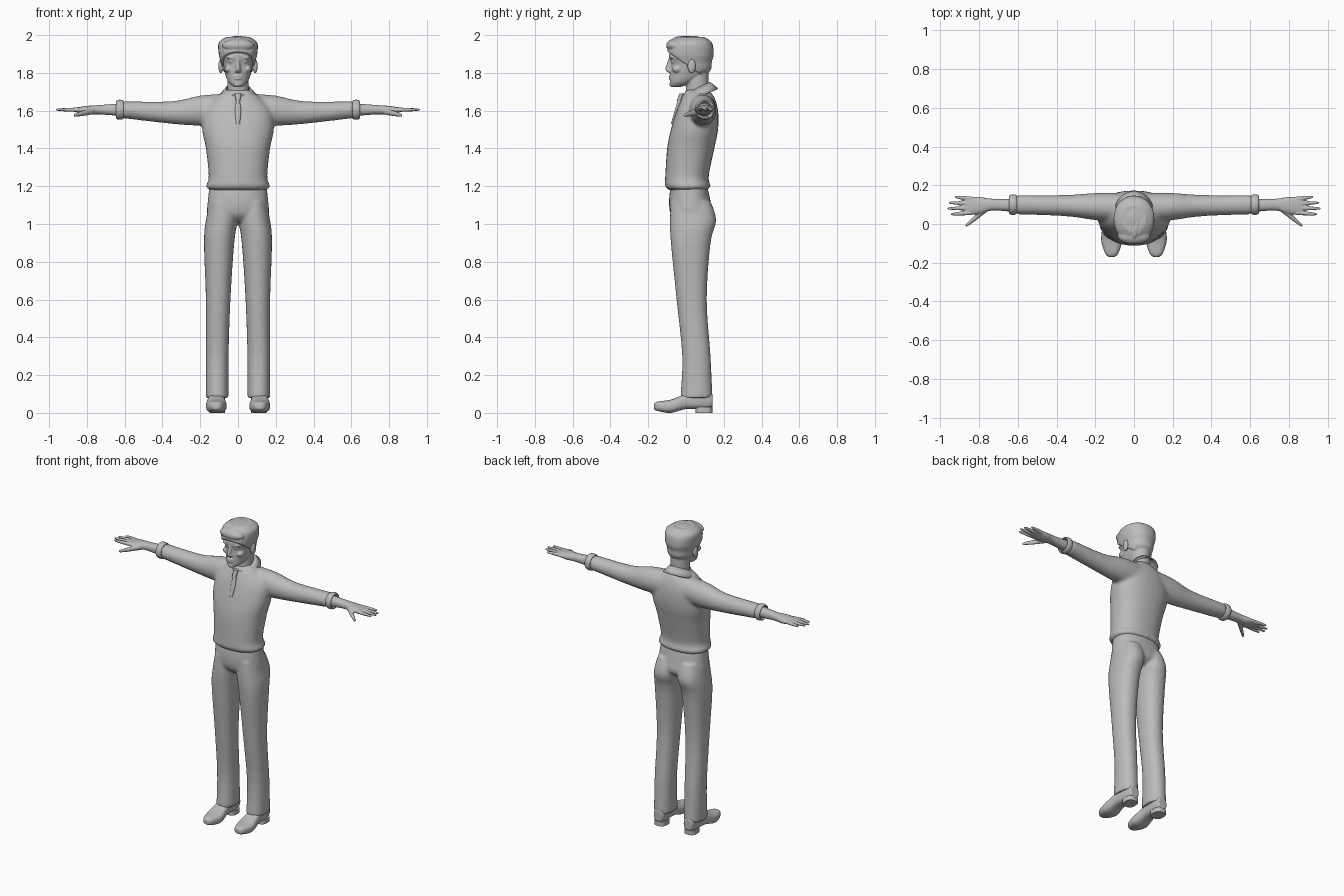
import bpy, bmesh
from math import sin, cos, pi
from mathutils import Matrix, Vector

cube = bpy.data.objects.get("Cube")
if cube:
    bpy.data.objects.remove(cube)

grey_colour = (.5, .5, .5, 1)
grey = bpy.data.materials.new("plain grey")
grey.use_nodes = True
grey.diffuse_color = grey_colour
grey.node_tree.nodes["Principled BSDF"].inputs["Base Color"].default_value = grey_colour


def spline(rows, steps=4):
    """Smooth curve through rows of equal length."""
    curve = []
    last = len(rows) - 1
    for i in range(last):
        before, start, end, after = rows[max(i - 1, 0)], rows[i], rows[i + 1], rows[min(i + 2, last)]
        for step in range(steps):
            t = step / steps
            ease = t * t * (3 - 2 * t)
            leave, arrive = t * (1 - t) ** 2 / 2, t * t * (t - 1) / 2
            curve.append([b + (c - b) * ease + (c - a) * leave + (d - b) * arrive
                          for a, b, c, d in zip(before, start, end, after)])
    return curve + [rows[last]]


def power_curve(value, power):
    return abs(value) ** (2 / power) * (1 if value > 0 else -1)


def loft(bm, axis, rows, power=2, side=1, sides=32):
    """Rows: position on the axis, then low and high limits of both cross directions,
    or one half width in place of the first pair for a part centred on x."""
    rows = [(row[0], -row[1], *row[1:]) if len(row) == 4 else row for row in rows]
    rings = []
    for along, a_low, a_high, b_low, b_high in spline(rows):
        ring = []
        for k in range(sides):
            angle = 2 * pi * k / sides
            a = (a_low + a_high + (a_high - a_low) * power_curve(cos(angle), power)) / 2
            b = (b_low + b_high + (b_high - b_low) * power_curve(sin(angle), power)) / 2
            x, y, z = {"x": (along, a, b), "y": (a, along, b), "z": (a, b, along)}[axis]
            ring.append(bm.verts.new((x * side, y, z)))
        rings.append(ring)
    for ring, following in zip(rings, rings[1:]):
        for k in range(sides):
            bm.faces.new((ring[k - 1], ring[k], following[k], following[k - 1]))
    bm.faces.new(rings[0])
    bm.faces.new(rings[-1])


def finger(bm, start, end, radius):
    """Tapered finger with a rounded tip."""
    start, end = Vector(start), Vector(end)
    rows = []
    for part in (0, .5, .9, 1):
        x, y, z = start.lerp(end, part)
        r = radius * (1 - .3 * part - .4 * part ** 8)
        rows.append((x, y - r, y + r, z - r, z + r))
    loft(bm, "x", rows, sides=16)


def ball(bm, centre, radii):
    place = Matrix.Translation(centre) @ Matrix.Diagonal((*radii, 1))
    bmesh.ops.create_uvsphere(bm, u_segments=24, v_segments=16, radius=1, matrix=place)


def ball_pair(bm, centre, radii):
    x, y, z = centre
    for side in (1, -1):
        ball(bm, (x * side, y, z), radii)


def make(name, bm, voxel=0, smooth=0, mirror=False, thick=0):
    bmesh.ops.recalc_face_normals(bm, faces=bm.faces)
    mesh = bpy.data.meshes.new(name)
    bm.to_mesh(mesh)
    bm.free()
    mesh.polygons.foreach_set("use_smooth", [True] * len(mesh.polygons))
    mesh.set_sharp_from_angle(angle=.7)
    mesh.materials.append(grey)
    part = bpy.data.objects.new(name, mesh)
    bpy.context.collection.objects.link(part)
    if voxel:
        blend = part.modifiers.new("Blend", "REMESH")
        blend.mode, blend.voxel_size, blend.use_smooth_shade = "VOXEL", voxel, True
    if smooth:
        soften = part.modifiers.new("Soften", "SMOOTH")
        soften.factor, soften.iterations = .5, smooth
    if thick:
        solid = part.modifiers.new("Thickness", "SOLIDIFY")
        solid.thickness, solid.offset = thick, 0
    if mirror:
        part.modifiers.new("Mirror", "MIRROR").use_mirror_merge = bool(thick)


# Sweater: torso and sleeves blended together
bm = bmesh.new()
loft(bm, "z", [(1.18, .15, -.09, .11), (1.2, .17, -.11, .13), (1.25, .155, -.11, .12), (1.4, .17, -.1, .15),
               (1.5, .19, -.08, .17), (1.6, .18, -.05, .17), (1.67, .12, -.02, .15), (1.71, .06, 0, .12)], 2.3)
for side in (1, -1):
    loft(bm, "x", [(.06, .01, .16, 1.52, 1.69), (.2, .02, .16, 1.52, 1.68),
                   (.35, .04, .15, 1.53, 1.65), (.61, .05, .15, 1.56, 1.65)], side=side)
make("sweater", bm, .01, 6)

# Rolled cuffs, open around the wrist
bm = bmesh.new()
rows = []
for i in range(13):
    turn = 2 * pi * i / 12
    r = .045 - .008 * cos(turn)
    rows.append((.625 - .02 * sin(turn), .1 - r, .1 + r, 1.605 - r, 1.605 + r))
loft(bm, "x", rows)
make("cuff", bm, mirror=True)

# Forearm, palm, fingers and thumb
bm = bmesh.new()
loft(bm, "x", [(.6, .06, .13, 1.57, 1.64), (.73, .07, .13, 1.58, 1.63),
               (.8, .05, .14, 1.58, 1.625), (.87, .05, .14, 1.595, 1.615)], 2.3)
for i in range(4):
    reach = .965 - .012 * (i - 1.2) ** 2
    finger(bm, (.84, .058 + .024 * i, 1.605), (reach, .05 + .03 * i, 1.605), .012)
finger(bm, (.76, .08, 1.6), (.87, -.01, 1.575), .018)
make("hand", bm, .004, 3, mirror=True)

# Trousers: pelvis and legs blended together
bm = bmesh.new()
loft(bm, "z", [(1.21, .15, -.08, .11), (1.12, .16, -.09, .13), (1.05, .16, -.08, .14), (1.01, .1, -.04, .1)], 2.3)
for side in (1, -1):
    loft(bm, "z", [(1.12, .01, .15, -.08, .13), (1.02, .003, .17, -.085, .16), (.9, .02, .18, -.08, .13),
                   (.6, .04, .17, -.05, .11), (.3, .05, .17, -.02, .13), (.08, .05, .17, -.03, .14)], 2.2, side)
make("trousers", bm, .008, 5)

# Shoe uppers with a lifted toe, and separate heels
bm = bmesh.new()
loft(bm, "y", [(-.17, .1, .13, .02, .05), (-.15, .08, .15, .01, .06), (-.08, .06, .17, 0, .07),
               (0, .07, .16, .02, .1), (.1, .07, .15, .02, .12), (.14, .08, .14, .03, .1)], 2.8)
make("shoe", bm, .005, 3, mirror=True)
bm = bmesh.new()
loft(bm, "z", [(z, .07, .15, .05, .14) for z in (0, .03)], 2.8)
make("shoe_heel", bm, mirror=True)

# Head: neck, skull, nose, lips, chin, eyes, brows, cheeks and ears
bm = bmesh.new()
loft(bm, "z", [(z, .057, 0, .12) for z in (1.64, 1.8)])
skull = [(1.725, .02, -.08, -.03), (1.75, .05, -.085, .04), (1.8, .07, -.083, .12), (1.85, .08, -.08, .13),
         (1.89, .09, -.09, .14), (1.95, .09, -.07, .13), (1.98, .05, -.03, .09)]
loft(bm, "z", skull, 2.2)
loft(bm, "z", [(1.88, .008, -.09, -.06), (1.82, .014, -.11, -.06), (1.8, .01, -.09, -.06)])
for z in (1.77, 1.783):
    ball(bm, (0, -.08, z), (.024, .012, .006))
ball(bm, (0, -.075, 1.74), (.02, .013, .015))
ball_pair(bm, (.034, -.067, 1.86), (.015, .012, .008))
ball_pair(bm, (.035, -.073, 1.88), (.026, .013, .007))
ball_pair(bm, (.01, -.09, 1.81), (.009, .01, .008))
ball_pair(bm, (.05, -.045, 1.82), (.022, .028, .02))
ball_pair(bm, (.092, .03, 1.835), (.012, .022, .038))
make("head", bm, .0045, 3)

# Hair: swollen skull cut along a sloping hairline
bm = bmesh.new()
loft(bm, "z", [(z + .01, half + .012, front - .012, back + .007) for z, half, front, back in skull[1:]], 2.2)
bmesh.ops.bisect_plane(bm, geom=bm.verts[:] + bm.edges[:] + bm.faces[:], plane_co=(0, -.1, 1.915),
                       plane_no=Vector((0, .7, 1)).normalized(), clear_inner=True)
bmesh.ops.holes_fill(bm, edges=[edge for edge in bm.edges if edge.is_boundary])
# Crown, front quiff and swept locks
ball(bm, (0, .03, 1.94), (.09, .1, .056))
ball(bm, (0, -.06, 1.945), (.085, .045, .035))
for i in range(-3, 4):
    rows = []
    for part in (0, .25, .5, .75, 1):
        x = .024 * i + .03 * part ** 2
        y = .14 * part - .105 + .01 * abs(i)
        z = 1.94 + .05 * sin(pi / 2 * part ** .5) - .003 * i * i
        r = .014 * sin(pi * (.1 + .87 * part))
        rows.append((y, x - r, x + r, z - r, z + r * .7))
    loft(bm, "y", rows, sides=16)
make("hair", bm, .0045, 2)

# Folded shirt collar, open at the front with two points
bm = bmesh.new()
previous = None
for i in range(17):
    turn = pi * i / 16
    lower = .45 + turn * (pi - .45) / pi
    front = max(0, cos(turn))
    z = 1.715 - .035 * cos(turn)
    top = bm.verts.new((.062 * sin(turn), .054 - .07 * cos(turn), z))
    bottom = bm.verts.new((.1 * sin(lower), .06 - .108 * cos(lower), z - .034 - .03 * front ** 2))
    if previous:
        bm.faces.new((previous[0], top, bottom, previous[1]))
    previous = top, bottom
make("shirt_collar", bm, mirror=True, thick=.007)

# Tie: knot and hanging blade following the chest
bm = bmesh.new()
loft(bm, "z", [(1.69, .018, -.035, -.01), (1.65, .01, -.05, -.02)], 2.6)
loft(bm, "z", [(1.65, .01, -.045, -.02), (1.6, .016, -.06, -.04), (1.53, .01, -.08, -.05)], 2.6)
make("tie", bm)
